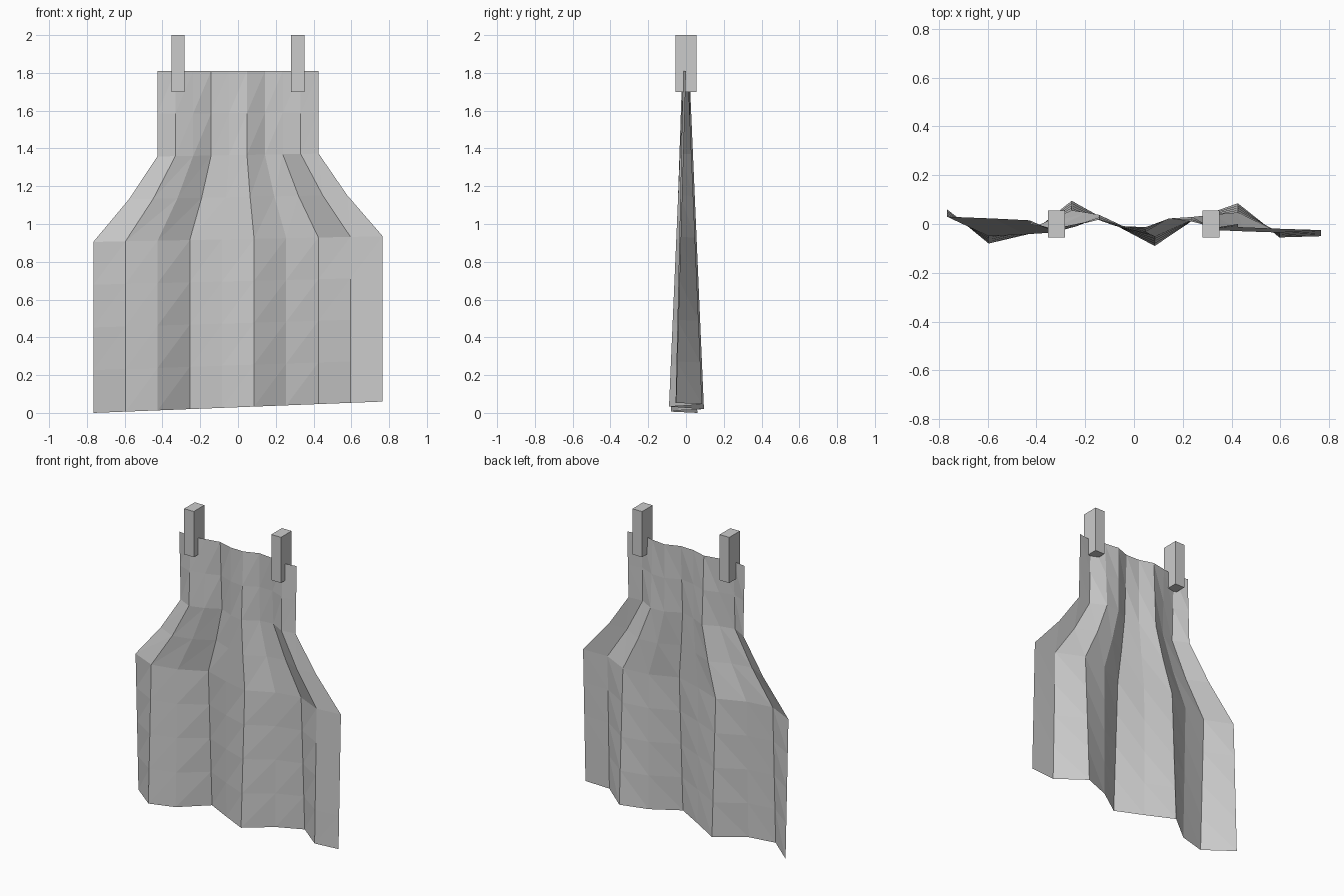
import bpy, bmesh

if "Cube" in bpy.data.objects:
    bpy.data.objects.remove(bpy.data.objects["Cube"], do_unlink=True)

# Single plain grey
grey = bpy.data.materials.new("plain_grey")
grey.use_nodes = True
grey.diffuse_color = (0.6, 0.6, 0.6, 1)
grey.node_tree.nodes["Principled BSDF"].inputs["Base Color"].default_value = (0.6, 0.6, 0.6, 1)


def add_object(name, bm):
    mesh = bpy.data.meshes.new(name)
    bm.to_mesh(mesh)
    bm.free()
    mesh.materials.append(grey)
    obj = bpy.data.objects.new(name, mesh)
    bpy.context.collection.objects.link(obj)
    return obj


# Hanging cloth: narrow neck, flared shoulder, folds that deepen towards the hem
TOP_Z, HEM_SLOPE = 1.81, 0.06
ROW_HALF_WIDTH = [0.427] * 3 + [0.577] + [0.766] * 5
FOLD_TOP = [0.0, -0.02, 0.0, 0.018, -0.01, -0.013, 0.022, 0.01, -0.015, 0.0]
FOLD_HEM = [0.06, -0.08, -0.04, 0.095, 0.0, -0.09, 0.025, 0.085, -0.055, -0.05]

bm = bmesh.new()
rows, cols = len(ROW_HALF_WIDTH), len(FOLD_TOP)
grid = []
for r, half in enumerate(ROW_HALF_WIDTH):
    t = r / (rows - 1)
    line = []
    for c in range(cols):
        s = c / (cols - 1)
        y = FOLD_TOP[c] * (1 - t) + FOLD_HEM[c] * t
        z = TOP_Z - t * (TOP_Z - HEM_SLOPE * s)
        line.append(bm.verts.new((half * (2 * s - 1), y, z)))
    grid.append(line)
for r in range(rows - 1):
    for c in range(cols - 1):
        a, b = grid[r][c], grid[r][c + 1]
        d, e = grid[r + 1][c], grid[r + 1][c + 1]
        bm.faces.new((a, d, b))
        bm.faces.new((b, d, e))
add_object("hanging_cloth", bm)

# Two pegs holding the top edge
for name, x in (("right_peg", -0.318), ("left_peg", 0.316)):
    bm = bmesh.new()
    bmesh.ops.create_cube(bm, size=1)
    bmesh.ops.scale(bm, vec=(0.07, 0.11, 0.3), verts=bm.verts)
    peg = add_object(name, bm)
    peg.location = (x, 0, 1.85)
